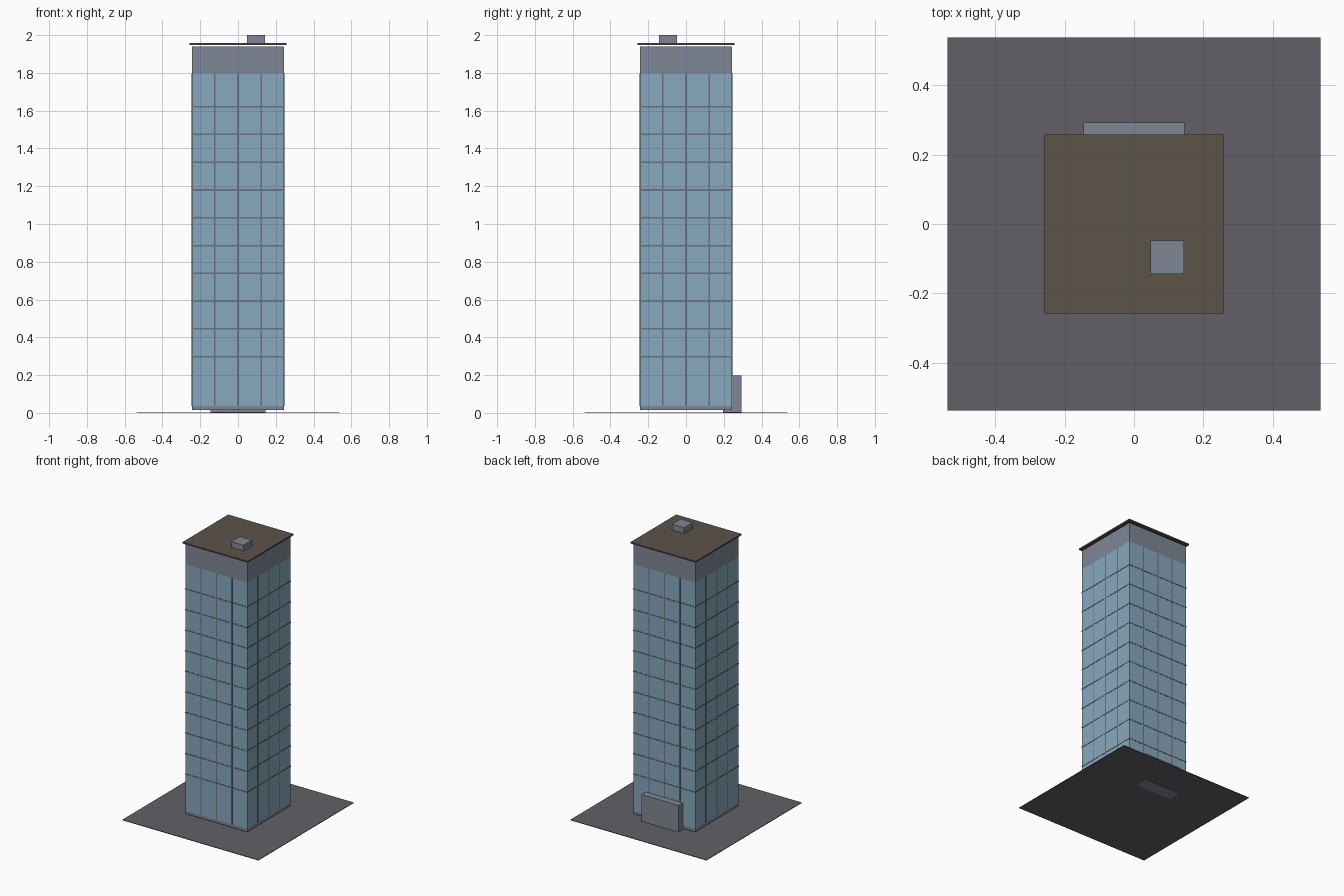
import bpy
import math
from mathutils import Matrix

cube = bpy.data.objects.get("Cube")
if cube:
    bpy.data.objects.remove(cube, do_unlink=True)


def material(name, srgb):
    m = bpy.data.materials.new(name)
    m.use_nodes = True
    colour = [(c / 255) ** 2.2 for c in srgb] + [1]
    m.diffuse_color = colour
    m.node_tree.nodes["Principled BSDF"].inputs["Base Color"].default_value = colour
    return m


GLASS = material("blue glass", (134, 167, 188))
CONCRETE = material("blue grey cladding", (126, 134, 148))
FRAME = material("dark grey frame", (108, 112, 124))
PAVING = material("grey paving", (98, 96, 103))
ROOFING = material("brown roofing", (92, 84, 74))


def box(name, mat, x, y, z):
    """Box spanning the given (low, high) ranges."""
    bpy.ops.mesh.primitive_cube_add(size=1)
    ob = bpy.context.object
    ob.name = name
    spans = (x, y, z)
    centre = [(a + b) / 2 for a, b in spans]
    size = [b - a for a, b in spans]
    ob.data.transform(Matrix.Translation(centre) @ Matrix.Diagonal((*size, 1)))
    ob.data.materials.append(mat)
    return ob


def square(name, mat, half, low, high):
    return box(name, mat, (-half, half), (-half, half), (low, high))


HALF = 0.244
GLASS_LOW, GLASS_HIGH = 0.037, 1.798

# Ground slab and tower body
square("paving_slab", PAVING, 0.538, 0.002, 0.006)
square("tower_base", CONCRETE, HALF, 0.016, GLASS_LOW)
square("glass_tower", GLASS, HALF, GLASS_LOW, GLASS_HIGH)
square("top_band", CONCRETE, HALF, GLASS_HIGH, 1.94)

# Floor lines around the tower
for i in range(10):
    z = 0.298 + i * 0.147
    square(f"floor_line_{i + 1}", FRAME, HALF + 0.0015, z - 0.004, z + 0.004)

# Upright mullions on all four sides
for side in range(4):
    for i in (-1, 0, 1):
        x = i * HALF / 2
        bar = box(f"mullion_{side + 1}_{i + 2}", FRAME, (x - 0.004, x + 0.004),
                  (-HALF - 0.001, -HALF + 0.002), (GLASS_LOW, GLASS_HIGH))
        bar.data.transform(Matrix.Rotation(side * math.pi / 2, 4, "Z"))

# Floating roof and rooftop unit
square("roof_slab", ROOFING, 0.258, 1.948, 1.958)
box("rooftop_unit", CONCRETE, (0.048, 0.144), (-0.144, -0.048), (1.956, 2.0))

# Entrance block at the back
box("entrance_block", CONCRETE, (-0.146, 0.146), (0.195, 0.293), (0, 0.197))
